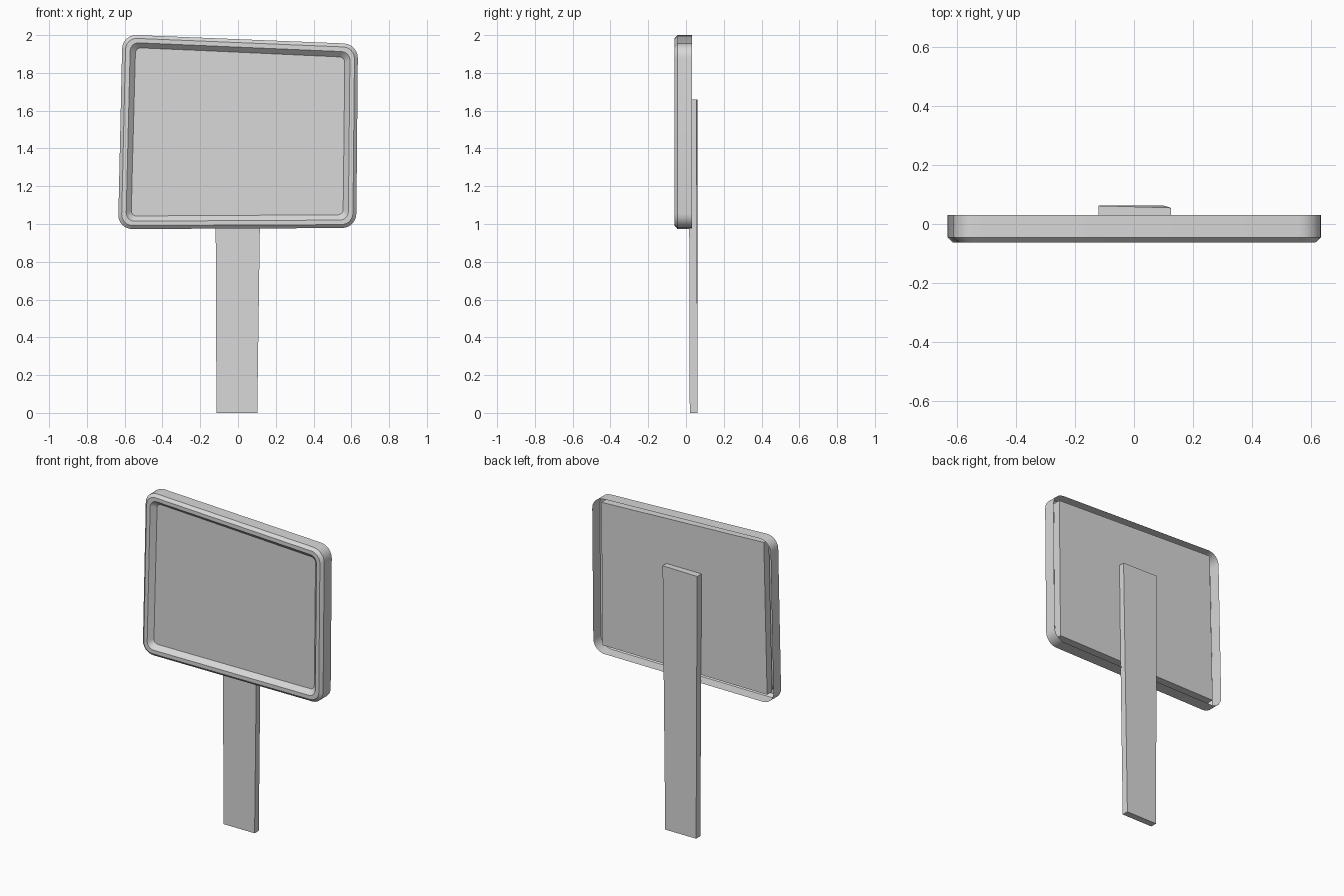
import bpy, bmesh, math
from mathutils import Vector

default = bpy.data.objects.get("Cube")
if default:
    bpy.data.objects.remove(default, do_unlink=True)

grey = bpy.data.materials.new("light_grey")
grey.use_nodes = True
grey.diffuse_color = (0.69, 0.69, 0.69, 1)
grey.node_tree.nodes["Principled BSDF"].inputs["Base Color"].default_value = (0.69, 0.69, 0.69, 1)


def make_object(name, bm):
    mesh = bpy.data.meshes.new(name)
    bm.to_mesh(mesh)
    bm.free()
    mesh.materials.append(grey)
    obj = bpy.data.objects.new(name, mesh)
    bpy.context.collection.objects.link(obj)
    return obj


def rounded_loop(bm, corners, inset, radius, y, segments=6):
    """Ring of vertices around a slightly crooked rectangle with rounded corners."""
    mid_z = sum(z for x, z in corners) / 4
    pts = [Vector((x - math.copysign(inset, x), y, z - math.copysign(inset, z - mid_z)))
           for x, z in corners]
    ring = []
    for i, c in enumerate(pts):
        to_prev = (pts[i - 1] - c).normalized()
        to_next = (pts[(i + 1) % 4] - c).normalized()
        for s in range(segments + 1):
            t = math.pi / 2 * s / segments
            p = c + radius * ((1 - math.sin(t)) * to_prev + (1 - math.cos(t)) * to_next)
            ring.append(bm.verts.new(p))
    return ring


# Frame: thin shell, open at the back, with a flat rim and a sloping inner lip
corners = [(-0.635, 0.973), (0.626, 0.979), (0.635, 1.953), (-0.612, 2.003)]
profile = [  # inset, corner radius, depth
    (0, 0.075, 0.031),
    (0, 0.075, -0.045),
    (0.018, 0.06, -0.062),
    (0.042, 0.045, -0.062),
    (0.082, 0.02, -0.02),
]
bm = bmesh.new()
rings = [rounded_loop(bm, corners, i, r, y) for i, r, y in profile]
for a, b in zip(rings, rings[1:]):
    for k in range(len(a)):
        n = (k + 1) % len(a)
        bm.faces.new((a[k], a[n], b[n], b[k]))
frame = make_object("sign_frame", bm)
bpy.ops.object.select_all(action="DESELECT")
frame.select_set(True)
bpy.context.view_layer.objects.active = frame
bpy.ops.object.shade_smooth_by_angle(angle=math.radians(30))

# Panel: crooked slab with sharp corners, held inside the frame
side_gap, top_gap, bottom_gap = 0.055, 0.028, 0.045
bm = bmesh.new()
outline = []
for i, (x, z) in enumerate(corners):
    gap_z = bottom_gap if i < 2 else -top_gap
    outline.append(bm.verts.new((x - math.copysign(side_gap, x), -0.033, z + gap_z)))
front = bm.faces.new(outline)
back = bmesh.ops.extrude_face_region(bm, geom=[front], use_keep_orig=True)
for v in back["geom"]:
    if isinstance(v, bmesh.types.BMVert):
        v.co.y = 0.018
bmesh.ops.recalc_face_normals(bm, faces=bm.faces)
make_object("sign_panel", bm)

# Post: flat plank, a little wider towards the top
bm = bmesh.new()
bmesh.ops.create_cube(bm, size=1)
for v in bm.verts:
    top, right, back = v.co.z > 0, v.co.x > 0, v.co.y > 0
    v.co.x = (0.125 if top else 0.102) if right else (-0.121 if top else -0.114)
    v.co.y = (0.055 if top and right else 0.062) if back else (0.015 if top else 0.02)
    v.co.z = 1.66 if top else 0
make_object("post", bm)
